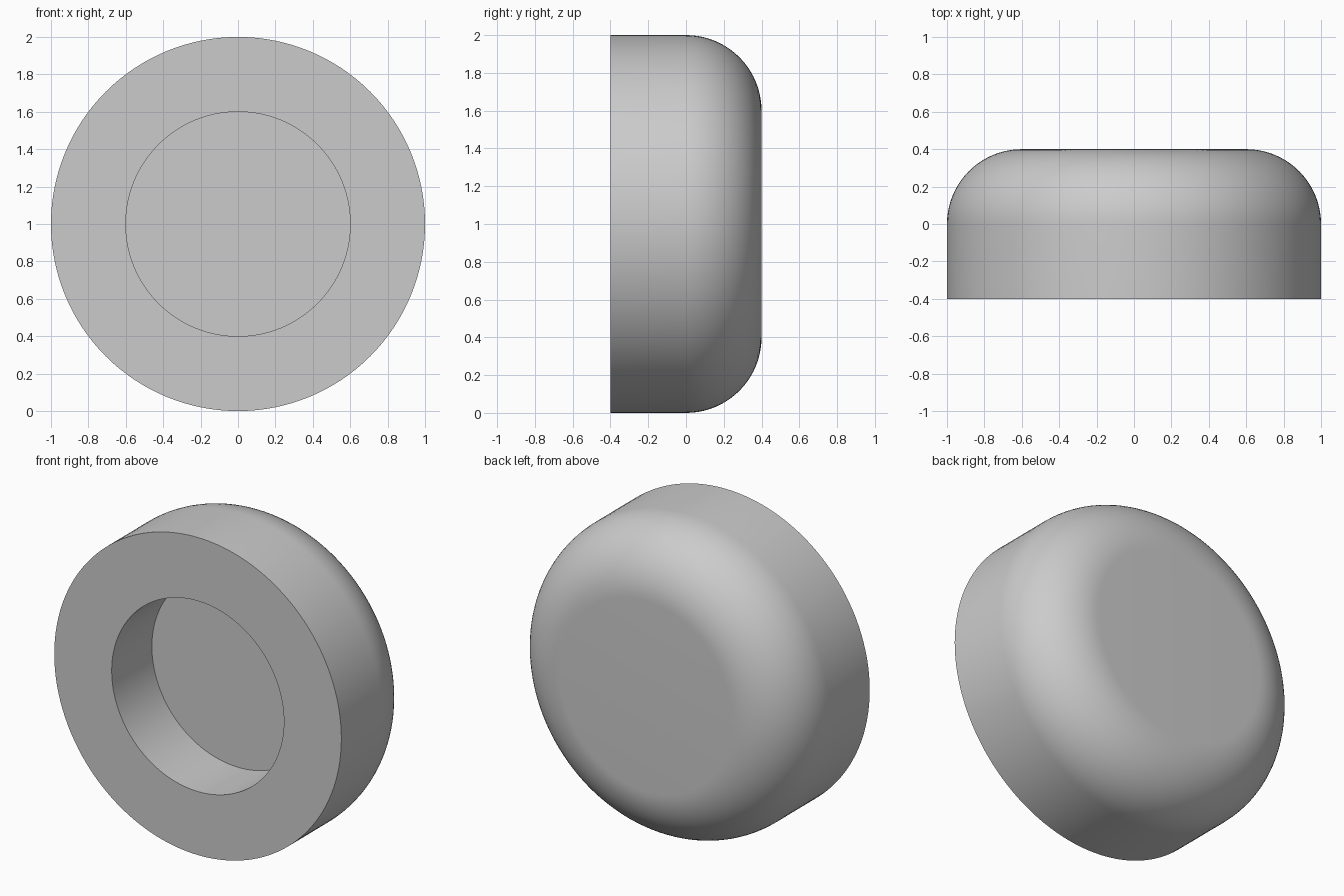
import bpy
import bmesh
from math import sin, cos, pi, radians
from mathutils import Vector

cube = bpy.data.objects.get("Cube")
if cube:
    bpy.data.objects.remove(cube, do_unlink=True)

RADIUS, RECESS, FILLET, HALF_DEPTH = 1.0, 0.6, 0.4, 0.4
SIDES, ARC_STEPS = 128, 20

# Light grey material
grey = bpy.data.materials.new("light grey")
grey.use_nodes = True
colour = (0.6, 0.6, 0.6, 1)
grey.diffuse_color = colour
grey.node_tree.nodes["Principled BSDF"].inputs["Base Color"].default_value = colour

# Half section as (radius, y): recess floor, recess wall, front rim, side
profile = [(0, 0), (RECESS, 0), (RECESS, -HALF_DEPTH), (RADIUS, -HALF_DEPTH)]
# Rounded back edge, then the flat back
for i in range(ARC_STEPS + 1):
    a = pi / 2 * i / ARC_STEPS
    profile.append((RADIUS - FILLET + FILLET * cos(a), FILLET * sin(a)))
profile.append((0, HALF_DEPTH))

# Revolve the section around the front-to-back axis
bm = bmesh.new()
verts = [bm.verts.new((r, y, 0)) for r, y in profile]
edges = [bm.edges.new(pair) for pair in zip(verts, verts[1:])]
bmesh.ops.spin(bm, geom=verts + edges, cent=(0, 0, 0), axis=Vector((0, 1, 0)),
               angle=2 * pi, steps=SIDES, use_merge=False)
bmesh.ops.remove_doubles(bm, verts=bm.verts, dist=0.0001)
bmesh.ops.recalc_face_normals(bm, faces=bm.faces)
bmesh.ops.translate(bm, verts=bm.verts, vec=(0, 0, RADIUS))

mesh = bpy.data.meshes.new("round_cap")
bm.to_mesh(mesh)
bm.free()
mesh.materials.append(grey)
cap = bpy.data.objects.new("round_cap", mesh)
bpy.context.collection.objects.link(cap)

# Smooth shading with crisp rim edges
bpy.ops.object.select_all(action="DESELECT")
cap.select_set(True)
bpy.context.view_layer.objects.active = cap
bpy.ops.object.shade_smooth_by_angle(angle=radians(30))
